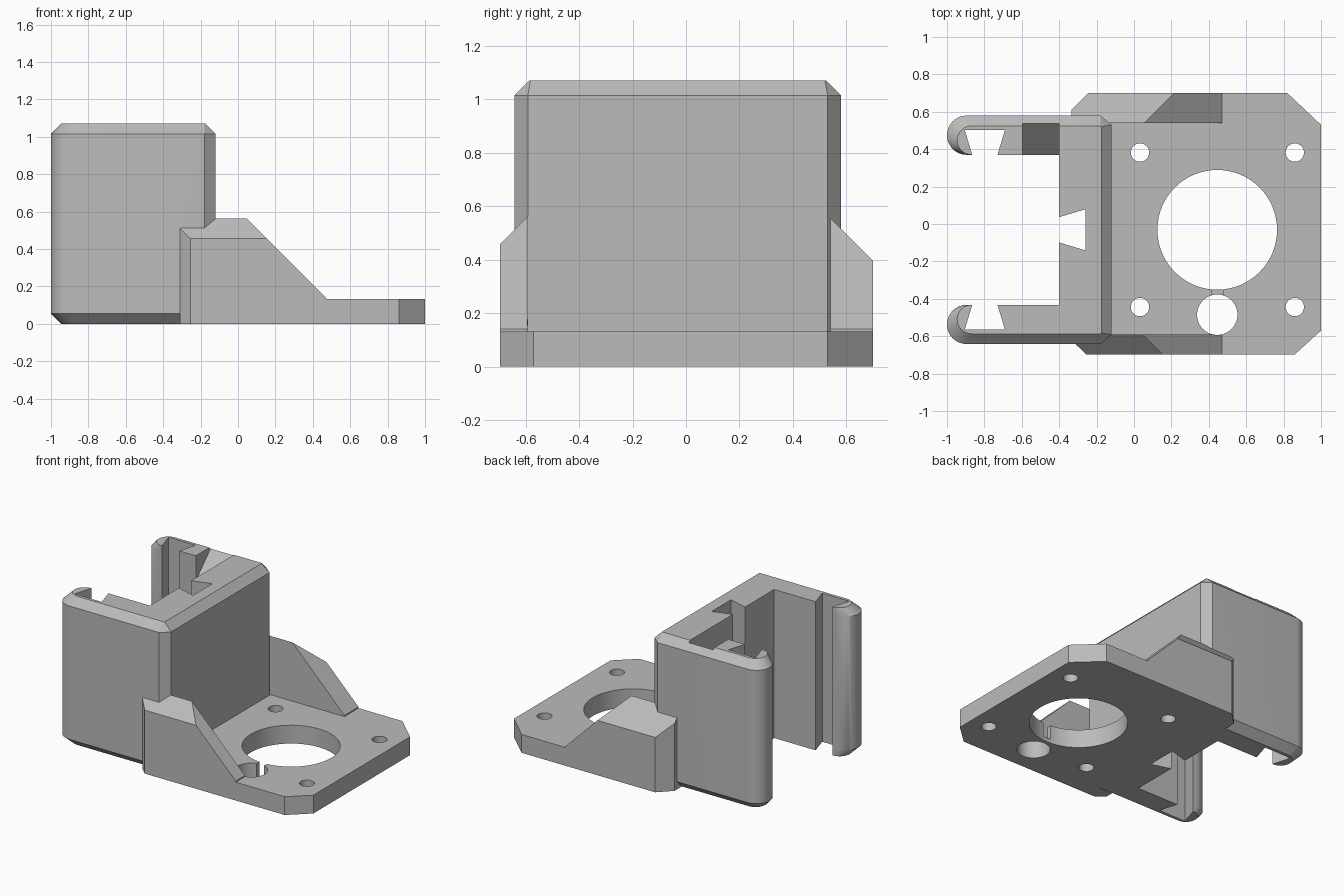
import bpy, bmesh, math
from mathutils import Vector

cube = bpy.data.objects.get("Cube")
if cube:
    bpy.data.objects.remove(cube, do_unlink=True)

MID = -0.031      # symmetry line of the channel and the hole pattern
H = 1.07          # channel height
CH = 0.055        # chamfer size

grey = bpy.data.materials.new("light_grey")
grey.use_nodes = True
grey.diffuse_color = (0.5, 0.5, 0.5, 1)
grey.node_tree.nodes["Principled BSDF"].inputs["Base Color"].default_value = (0.5, 0.5, 0.5, 1)


def loft(name, rings, cuts=()):
    """Closed solid through matching rings, then trimmed above each (point, normal) plane."""
    bm = bmesh.new()
    loops = [[bm.verts.new(p) for p in ring] for ring in rings]
    for a, b in zip(loops, loops[1:]):
        for i in range(len(a)):
            j = (i + 1) % len(a)
            bm.faces.new((a[i], a[j], b[j], b[i]))
    bm.faces.new(loops[0][::-1])
    bm.faces.new(loops[-1])
    for point, normal in cuts:
        res = bmesh.ops.bisect_plane(bm, geom=bm.verts[:] + bm.edges[:] + bm.faces[:],
                                     plane_co=point, plane_no=normal, clear_outer=True)
        edges = [e for e in res["geom_cut"] if isinstance(e, bmesh.types.BMEdge)]
        bmesh.ops.contextual_create(bm, geom=edges)
    bmesh.ops.recalc_face_normals(bm, faces=bm.faces[:])
    mesh = bpy.data.meshes.new(name)
    bm.to_mesh(mesh)
    bm.free()
    mesh.materials.append(grey)
    obj = bpy.data.objects.new(name, mesh)
    bpy.context.collection.objects.link(obj)
    return obj


def prism(name, outline, z0, z1, cuts=()):
    return loft(name, [[(x, y, z) for x, y in outline] for z in (z0, z1)], cuts)


def circle(x, y, r, n=64):
    return [(x + r * math.cos(math.tau * i / n), y + r * math.sin(math.tau * i / n))
            for i in range(n)]


def combine(target, other, operation):
    mod = target.modifiers.new(operation, "BOOLEAN")
    mod.operation, mod.solver, mod.object = operation, "EXACT", other
    bpy.context.view_layer.objects.active = target
    bpy.ops.object.modifier_apply(modifier=mod.name)
    bpy.data.objects.remove(other, do_unlink=True)


def mirrored(half):
    """Mirror an upper half outline across MID."""
    full = half + [(x, -y) for x, y in reversed(half)]
    return [(x, y + MID) for x, y in full]


def arc(x, y, r, n=16):
    """Half round hook end, from the inner side to the outer side."""
    return [(x - r * math.sin(math.pi * i / n), y - r * math.cos(math.pi * i / n))
            for i in range(n + 1)]


# Channel: wall slot, arm slot, rounded hook and chamfered outer corner
inner = [(-0.26, 0.11), (-0.40, 0.068), (-0.40, 0.401), (-0.73, 0.401),
         (-0.69, 0.534), (-0.905, 0.534), (-0.865, 0.401)]
outer = mirrored(inner + arc(-0.895, 0.506, 0.105) + [(-0.18, 0.611), (-0.12, 0.561)])
inset = mirrored(inner + arc(-0.868, 0.4785, 0.0775) + [(-0.18, 0.556), (-0.175, 0.551)])
bracket = loft("motor_bracket", [[(x, y, z) for x, y in ring] for ring, z in
                                 ((inset, 0), (outer, CH), (outer, H - CH), (inset, H))])

# Sloped pocket in the top of the back arm
profile = [(0.60, 1.12), (0.35, 0.87), (0.35, 1.12)]
pocket = loft("pocket_cutter", [[(x, y, z) for y, z in profile] for x in (-0.595, -0.40)])
combine(bracket, pocket, "DIFFERENCE")

# Base plate
plate = prism("base_plate", [
    (-0.31, -0.645), (-0.255, -0.697), (0.86, -0.697), (1, -0.57), (1, 0.53), (0.82, 0.70),
    (-0.245, 0.70), (-0.335, 0.61), (-0.335, 0.50), (-0.2, 0.50), (-0.2, -0.6), (-0.31, -0.6)],
    0, 0.132)

# Gussets, trimmed by a forward slope and an outward slope
forward = (Vector((0.05, 0, 0.56)), Vector((1, 0, 1)))
front_gusset = prism("front_gusset", [
    (-0.31, -0.592), (-0.31, -0.645), (-0.255, -0.697), (0.47, -0.697), (0.47, -0.592)],
    0, 0.8, [forward, (Vector((0, -0.592, 0.562)), Vector((0, -1, 1)))])
back_gusset = prism("back_gusset", [
    (-0.335, 0.54), (-0.335, 0.61), (-0.245, 0.70), (0.47, 0.70), (0.47, 0.54)],
    0, 0.8, [forward, (Vector((0, 0.54, 0.555)), Vector((0, 1, 1)))])
for part in (plate, front_gusset, back_gusset):
    combine(bracket, part, "UNION")

# Motor opening, sensor hole and screw holes
holes = [(0.445, MID, 0.32), (0.445, -0.485, 0.108)]
holes += [(x, MID + side * 0.413, 0.049) for x in (0.032, 0.86) for side in (-1, 1)]
for x, y, r in holes:
    combine(bracket, prism("hole_cutter", circle(x, y, r), -0.1, 0.3), "DIFFERENCE")

# Shallow groove joining the two large holes
groove = prism("groove_cutter", [(0.415, -0.42), (0.475, -0.42), (0.475, -0.3), (0.415, -0.3)],
               0.03, 0.3)
combine(bracket, groove, "DIFFERENCE")

# Smooth the round walls, keep the edges sharp
bpy.ops.object.select_all(action="DESELECT")
bracket.select_set(True)
bpy.context.view_layer.objects.active = bracket
bpy.ops.object.shade_smooth_by_angle(angle=math.radians(25))
